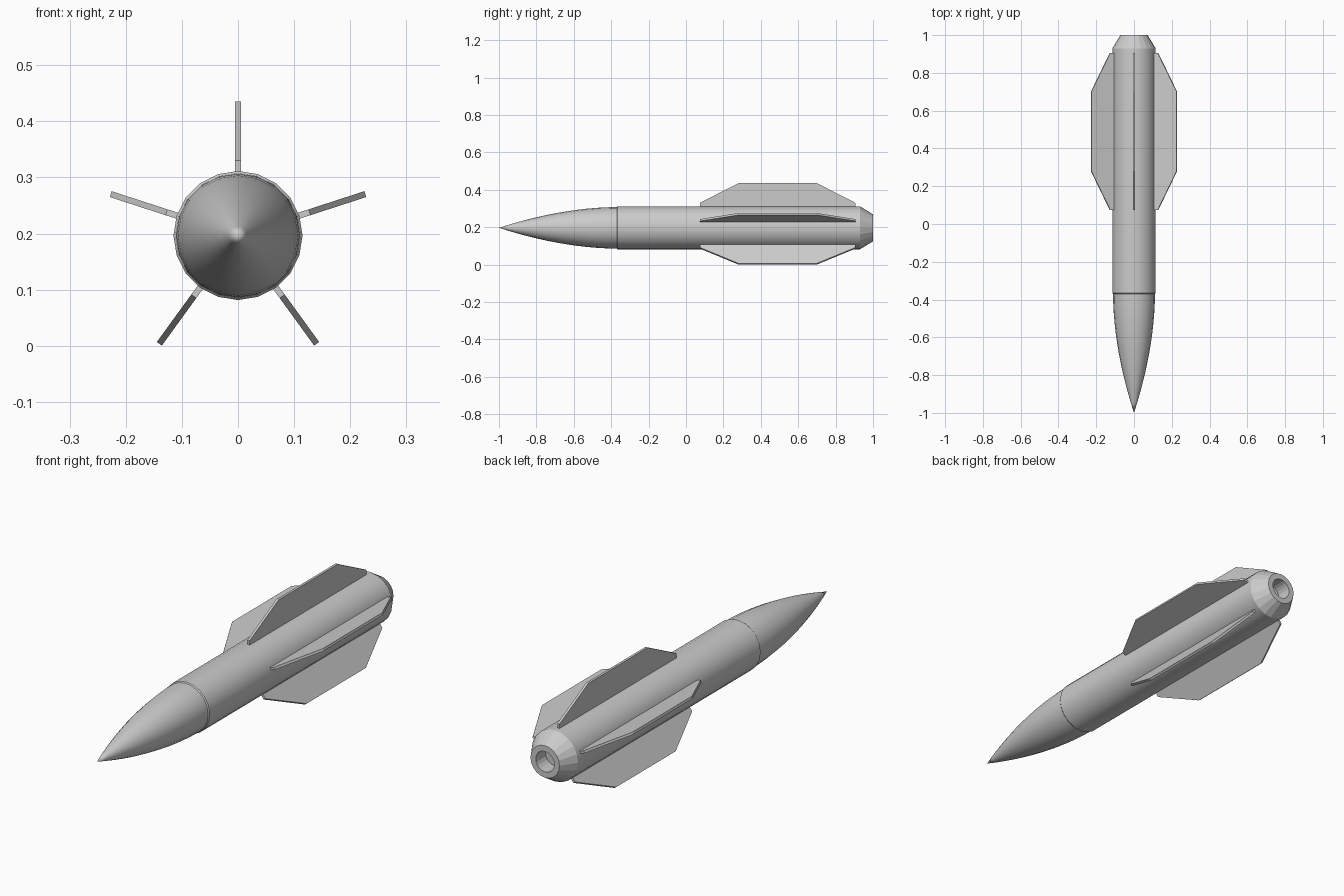
import bpy, bmesh, math
from mathutils import Vector

if "Cube" in bpy.data.objects:
    bpy.data.objects.remove(bpy.data.objects["Cube"])

CZ = 0.1965   # height of the rocket axis
SIDES = 20


def make_object(name, bm, smooth):
    bmesh.ops.remove_doubles(bm, verts=bm.verts, dist=1e-5)
    bmesh.ops.recalc_face_normals(bm, faces=bm.faces)
    mesh = bpy.data.meshes.new(name)
    bm.to_mesh(mesh)
    bm.free()
    ob = bpy.data.objects.new(name, mesh)
    bpy.context.collection.objects.link(ob)
    if smooth:
        bpy.ops.object.select_all(action='DESELECT')
        ob.select_set(True)
        bpy.context.view_layer.objects.active = ob
        bpy.ops.object.shade_smooth_by_angle(angle=math.radians(25))
    return ob


def lathe(name, profile, smooth=True):
    """Revolve (y, radius) points round the rocket axis."""
    bm = bmesh.new()
    vs = [bm.verts.new((0, y, CZ + r)) for y, r in profile]
    es = [bm.edges.new(p) for p in zip(vs, vs[1:])]
    bmesh.ops.spin(bm, geom=vs + es, cent=(0, 0, CZ), axis=(0, 1, 0),
                   angle=2 * math.pi, steps=SIDES, use_merge=True)
    return make_object(name, bm, smooth)


# curved nose, closed at its base
STEPS = 12
nose = []
for i in range(STEPS + 1):
    t = i / STEPS
    nose.append((-1 + 0.63 * t, 0.111 * (1 - (1 - t) ** 1.85)))
lathe("nose_cone", nose + [(-0.37, 0)])

# main tube with a small lip at the front
lathe("body_tube", [(-0.37, 0), (-0.37, 0.111), (-0.365, 0.115),
                    (0.93, 0.115), (0.93, 0)])

# faceted tail with a recessed nozzle
lathe("tail_nozzle", [(0.93, 0), (0.93, 0.115), (1.0, 0.072), (1.0, 0.046),
                      (0.93, 0.046), (0.93, 0)], smooth=False)

# five plate fins
FIN = [(0.075, 0.10), (0.075, 0.134), (0.28, 0.2385),
       (0.70, 0.2385), (0.905, 0.134), (0.905, 0.10)]
HALF = 0.0055
for k in range(5):
    a = math.radians(90 + 72 * k)
    out = Vector((math.cos(a), 0, math.sin(a)))
    side = Vector((-math.sin(a), 0, math.cos(a)))
    bm = bmesh.new()
    face = bm.faces.new([bm.verts.new(out * r + side * -HALF + Vector((0, y, CZ)))
                         for y, r in FIN])
    ext = bmesh.ops.extrude_face_region(bm, geom=[face])
    bmesh.ops.translate(bm, vec=side * 2 * HALF,
                        verts=[g for g in ext["geom"] if isinstance(g, bmesh.types.BMVert)])
    make_object(f"fin_{k + 1}", bm, False)
